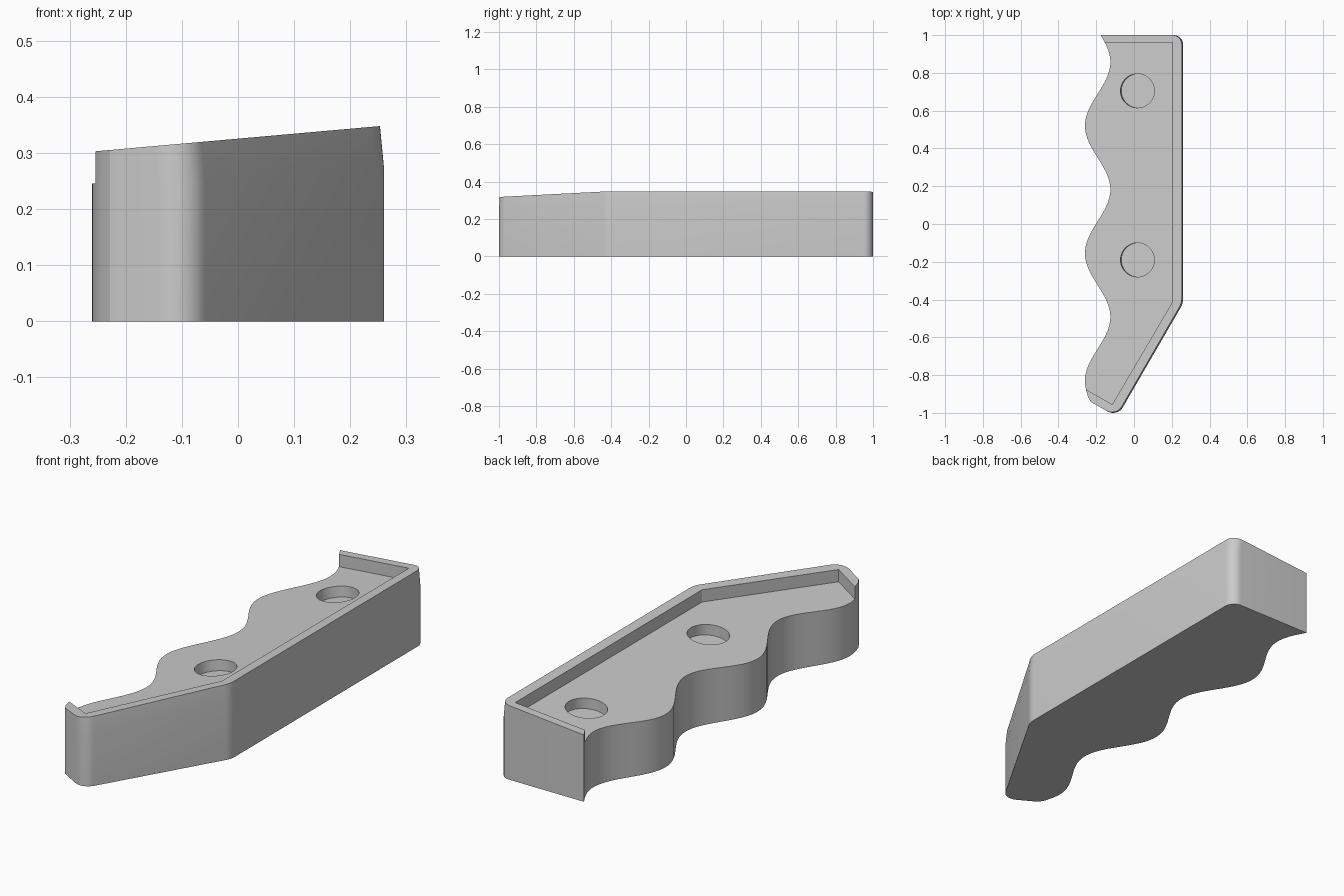
import bpy, bmesh, math
from mathutils import Vector

cube = bpy.data.objects.get("Cube")
if cube:
    bpy.data.objects.remove(cube, do_unlink=True)

SLOPE = 0.0886
RIM_Z = 0.3256      # rim plane height at x = 0
FLOOR_DROP = 0.057  # recessed floor below the rim
TAPER_DROP = 0.073  # start of the wall taper below the rim
TILT = -math.atan(SLOPE)


def sloped(x, drop=0.0):
    return RIM_Z + SLOPE * x - drop


def fillet(prev, corner, nxt, radius, steps=8):
    """Arc points that round one corner of an outline."""
    p, c, n = (Vector(v) for v in (prev, corner, nxt))
    a, b = (p - c).normalized(), (n - c).normalized()
    half = a.angle(b) / 2
    centre = c + (a + b).normalized() * radius / math.sin(half)
    reach = radius / math.tan(half)
    start = (c + a * reach - centre).normalized()
    end = (c + b * reach - centre).normalized()
    return [centre + radius * start.slerp(end, i / steps)
            for i in range(steps + 1)]


def wave(y):
    return -0.1925 - 0.0675 * math.cos(math.tau * (y - 0.52) / 0.675)


def outline(inset):
    """Plan of the body; inset pulls in the long and diagonal walls."""
    back = (wave(1.0), 1.0)
    heel = (0.26 - inset, 1.0)
    bend = (0.26 - inset, -0.42 + 0.268 * inset)
    toe = (-0.089 - 0.866 * inset, -1.022 + 0.5 * inset)
    tip = (-0.228, -0.942)
    pts = fillet(back, heel, bend, 0.05)
    pts += fillet(heel, bend, toe, 0.1)
    pts += fillet(bend, toe, tip, 0.06)
    pts += [Vector(tip), Vector((-0.244, -0.915))]
    steps = 72
    pts += [Vector((wave(y), y)) for y in
            (-0.875 + 1.875 * i / steps for i in range(steps + 1))]
    return pts


def loft(name, rings):
    """Closed solid through rings of equal point count."""
    bm = bmesh.new()
    loops = [[bm.verts.new(p) for p in ring] for ring in rings]
    n = len(loops[0])
    for low, high in zip(loops, loops[1:]):
        for i in range(n):
            j = (i + 1) % n
            bm.faces.new((low[i], low[j], high[j], high[i]))
    bm.faces.new(loops[0])
    bm.faces.new(loops[-1])
    bmesh.ops.recalc_face_normals(bm, faces=bm.faces)
    mesh = bpy.data.meshes.new(name)
    bm.to_mesh(mesh)
    bm.free()
    obj = bpy.data.objects.new(name, mesh)
    bpy.context.collection.objects.link(obj)
    return obj


def cut(body, cutter):
    cutter.hide_render = True
    mod = body.modifiers.new("cut", 'BOOLEAN')
    mod.operation = 'DIFFERENCE'
    mod.solver = 'EXACT'
    mod.object = cutter
    bpy.context.view_layer.objects.active = body
    bpy.ops.object.modifier_apply(modifier=mod.name)
    bpy.data.objects.remove(cutter, do_unlink=True)


# Wavy body with sloped top and slightly tapered walls
wide, narrow = outline(0.0), outline(0.007)
body = loft("wavy_grip_body", [
    [(p.x, p.y, 0) for p in wide],
    [(p.x, p.y, sloped(p.x, TAPER_DROP)) for p in wide],
    [(p.x, p.y, sloped(p.x)) for p in narrow]])

# Recessed floor, open on the wavy side
pocket = [(-0.5, 0.96), (0.205, 0.96), (0.205, -0.41),
          (-0.115, -0.955), (-0.5, -0.735)]
cut(body, loft("pocket_cutter", [
    [(x, y, sloped(x, FLOOR_DROP)) for x, y in pocket],
    [(x, y, 0.6) for x, y in pocket]]))

# Blind round holes square to the sloped floor
HOLE_DEPTH = 0.05
for y in (0.705, -0.19):
    bpy.ops.mesh.primitive_cylinder_add(
        vertices=48, radius=0.09, depth=2 * HOLE_DEPTH,
        location=(0.018, y, sloped(0.018, FLOOR_DROP)),
        rotation=(0, TILT, 0))
    cut(body, bpy.context.object)

# Plain grey finish
grey = bpy.data.materials.new("plain_grey")
grey.use_nodes = True
colour = (0.6, 0.6, 0.6, 1)
grey.diffuse_color = colour
grey.node_tree.nodes["Principled BSDF"].inputs["Base Color"].default_value = colour
body.data.materials.clear()
body.data.materials.append(grey)

bpy.ops.object.select_all(action='DESELECT')
body.select_set(True)
bpy.context.view_layer.objects.active = body
bpy.ops.object.shade_smooth_by_angle(angle=math.radians(25))
